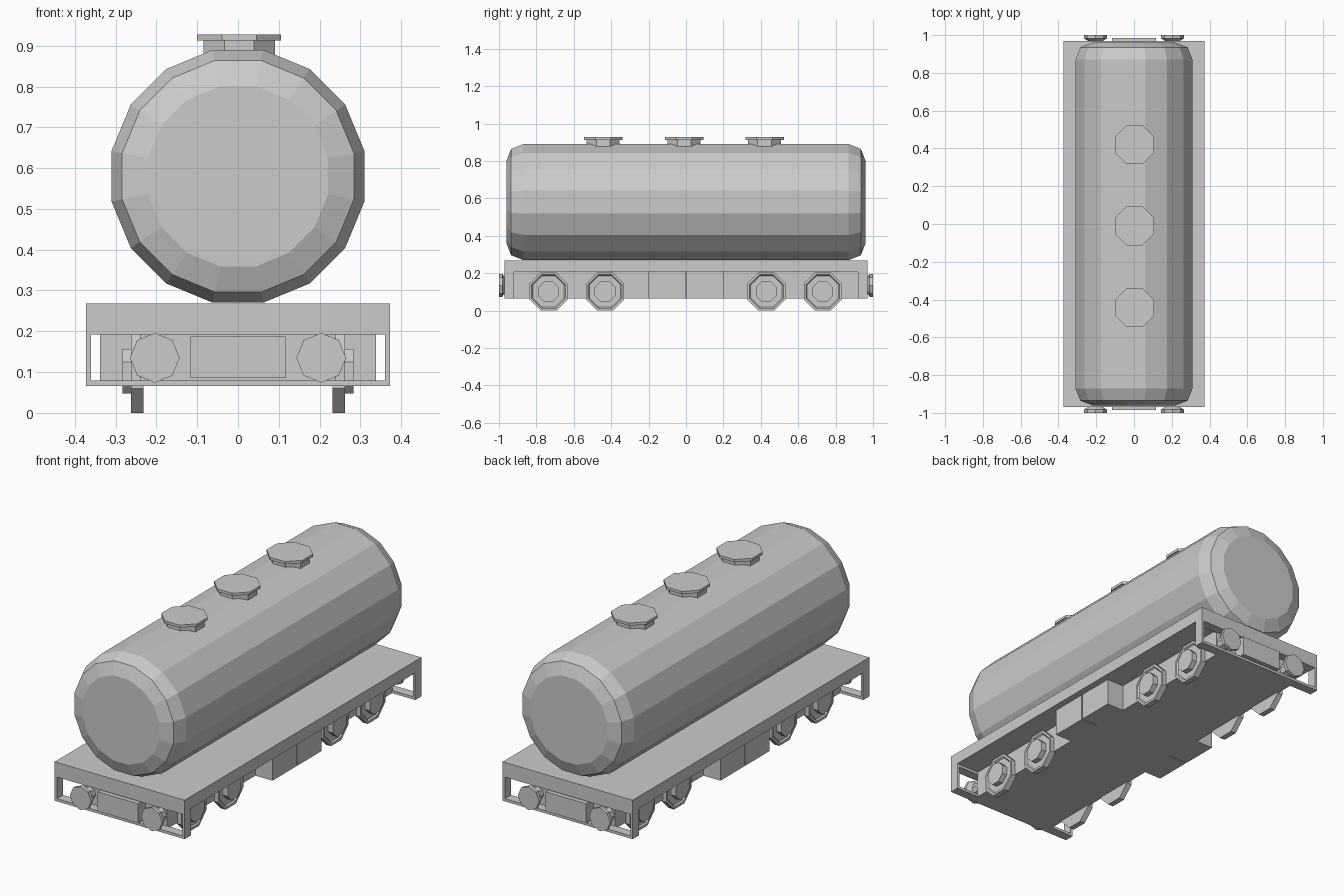
import bpy, bmesh
from math import pi, cos, sin

if "Cube" in bpy.data.objects:
    bpy.data.objects.remove(bpy.data.objects["Cube"])


def finish(name, bm):
    bmesh.ops.recalc_face_normals(bm, faces=bm.faces)
    me = bpy.data.meshes.new(name)
    bm.to_mesh(me)
    bm.free()
    ob = bpy.data.objects.new(name, me)
    bpy.context.collection.objects.link(ob)
    return ob


def box(name, x, y, z):
    """Box from (min, max) pairs."""
    bm = bmesh.new()
    bmesh.ops.create_cube(bm, size=1)
    for v in bm.verts:
        v.co = [(lo + hi) / 2 + c * (hi - lo) for c, (lo, hi) in zip(v.co, (x, y, z))]
    return finish(name, bm)


def lathe(name, profile, sides, axis, loc, flat=True):
    """Faceted solid from (distance, radius) pairs along an axis; flat = radius measured to the flats."""
    bm = bmesh.new()
    rings = []
    for t, r in profile:
        if flat:
            r /= cos(pi / sides)
        ring = []
        for i in range(sides):
            a = 2 * pi * (i + (0.5 if flat else 0)) / sides
            u, w = r * cos(a), r * sin(a)
            co = {'X': (t, u, w), 'Y': (u, t, w), 'Z': (u, w, t)}[axis]
            ring.append(bm.verts.new([c + l for c, l in zip(co, loc)]))
        rings.append(ring)
    for a, b in zip(rings, rings[1:]):
        for i in range(sides):
            j = (i + 1) % sides
            bm.faces.new((a[i], a[j], b[j], b[i]))
    bm.faces.new(rings[0])
    bm.faces.new(rings[-1])
    return finish(name, bm)


# Tank with stepped, rounded ends
lathe("tank", [(-.96, .221), (-.935, .284), (-.87, .31), (.87, .31), (.935, .284), (.96, .221)],
      16, 'Y', (0, 0, .58))

# Hatches on top of the tank
for n, y in enumerate((-.443, -.01, .42)):
    lathe(f"hatch_neck_{n}", [(.86, .088), (.914, .088)], 8, 'Z', (.003, y, 0))
    lathe(f"hatch_lid_{n}", [(.913, .103), (.927, .103)], 8, 'Z', (.003, y, 0))

# Deck and underframe
box("deck", (-.373, .373), (-.97, .97), (.206, .268))
box("underframe", (-.24, .24), (-.925, .925), (.066, .208))

for s in (-1, 1):
    side = "right" if s > 0 else "left"
    end = "back" if s > 0 else "front"

    def span(a, b):
        return tuple(sorted((s * a, s * b)))

    # Equipment boxes on each side
    for k, ys in enumerate(((-.2, -.003), (.003, .2))):
        box(f"equipment_box_{side}_{k}", span(.23, .338), ys, (.066, .208))

    # Wheels with a raised rim and hub
    for k, y in enumerate((-.735, -.433, .43, .732)):
        lathe(f"wheel_{side}_{k}",
              [(s * .232, .102), (s * .262, .102), (s * .262, .09), (s * .254, .084),
               (s * .254, .055), (s * .283, .055)], 8, 'X', (0, y, .102))

    # End frame with an open window
    box(f"end_sill_{end}", (-.373, .373), span(.92, .97), (.066, .08))
    box(f"end_lintel_{end}", (-.373, .373), span(.92, .97), (.192, .208))
    for t in (-1, 1):
        xs = sorted((t * .36, t * .373))
        box(f"end_post_{end}_{t}", xs, span(.92, .97), (.066, .208))
        # Buffers
        lathe(f"buffer_{end}_{t}",
              [(s * .92, .035), (s * .968, .035), (s * .982, .061), (s, .061)],
              8, 'Y', (t * .204, 0, .135), flat=False)

    # Coupling box between the buffers
    box(f"coupling_box_{end}", (-.117, .117), span(.92, .985), (.086, .187))
